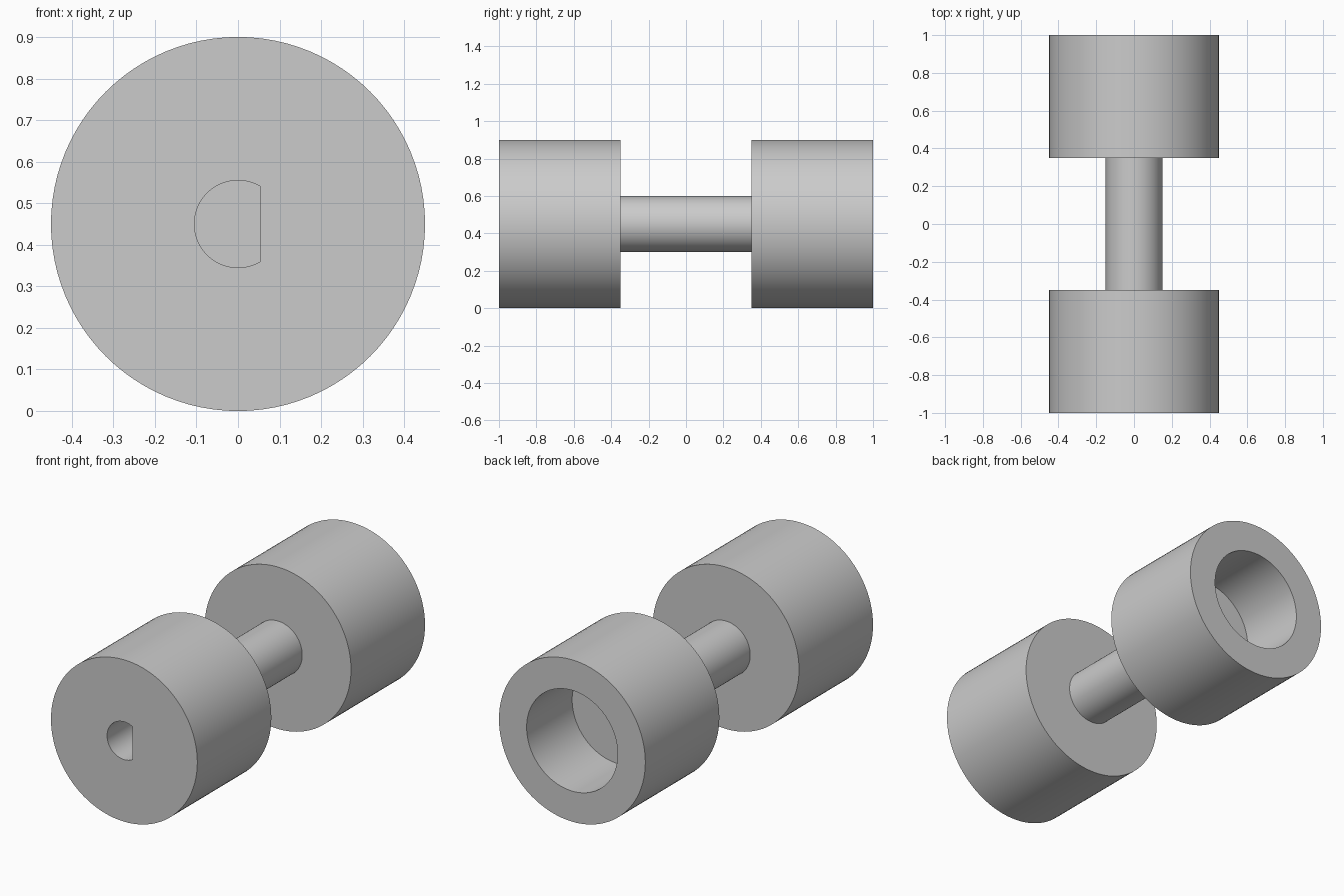
import bpy, bmesh, math

RADIUS, BORE, AXLE, KEY = 0.45, 0.28, 0.15, 0.105
CENTRE = RADIUS
INNER, END = 0.35, 1.0
SEGMENTS = 96

cube = bpy.data.objects.get("Cube")
if cube:
    bpy.data.objects.remove(cube, do_unlink=True)

grey = bpy.data.materials.new("plain_grey")
grey.use_nodes = True
colour = (0.6, 0.6, 0.6, 1)
grey.diffuse_color = colour
grey.node_tree.nodes["Principled BSDF"].inputs["Base Color"].default_value = colour


def prism(name, outline, y0, y1):
    """Closed solid made by extruding an x-z outline along y."""
    bm = bmesh.new()
    face = bm.faces.new([bm.verts.new((x, y0, z + CENTRE)) for x, z in outline])
    side = bmesh.ops.extrude_face_region(bm, geom=[face])["geom"]
    moved = [v for v in side if isinstance(v, bmesh.types.BMVert)]
    bmesh.ops.translate(bm, verts=moved, vec=(0, y1 - y0, 0))
    bmesh.ops.recalc_face_normals(bm, faces=bm.faces)
    mesh = bpy.data.meshes.new(name)
    bm.to_mesh(mesh)
    bm.free()
    mesh.materials.append(grey)
    ob = bpy.data.objects.new(name, mesh)
    bpy.context.collection.objects.link(ob)
    return ob


def arc(radius, start=0, sweep=2 * math.pi, steps=SEGMENTS, closed=True):
    count = steps if closed else steps + 1
    angles = [start + sweep * i / steps for i in range(count)]
    return [(radius * math.cos(a), radius * math.sin(a)) for a in angles]


def select_only(ob):
    bpy.ops.object.select_all(action="DESELECT")
    ob.select_set(True)
    bpy.context.view_layer.objects.active = ob


def carve(ob, cutter):
    cutter.hide_render = True
    select_only(ob)
    mod = ob.modifiers.new("recess", "BOOLEAN")
    mod.operation, mod.solver, mod.object = "DIFFERENCE", "EXACT", cutter
    bpy.ops.object.modifier_apply(modifier=mod.name)
    bpy.data.objects.remove(cutter, do_unlink=True)


# Two drums joined by a thin axle
front_drum = prism("front_drum", arc(RADIUS), -END, -INNER)
back_drum = prism("back_drum", arc(RADIUS), INNER, END)
axle = prism("axle", arc(AXLE), -INNER - 0.02, INNER + 0.02)

# D-shaped shaft socket in the front drum, flat on the +x side
flat = math.pi / 3
socket = arc(KEY, flat, 2 * math.pi - 2 * flat, 64, closed=False)
carve(front_drum, prism("socket_cutter", socket, -END - 0.1, -END + 0.4))

# Round blind bore in the back drum
carve(back_drum, prism("bore_cutter", arc(BORE), END - 0.4, END + 0.1))

for part in (front_drum, back_drum, axle):
    select_only(part)
    bpy.ops.object.shade_smooth_by_angle(angle=math.radians(30))
